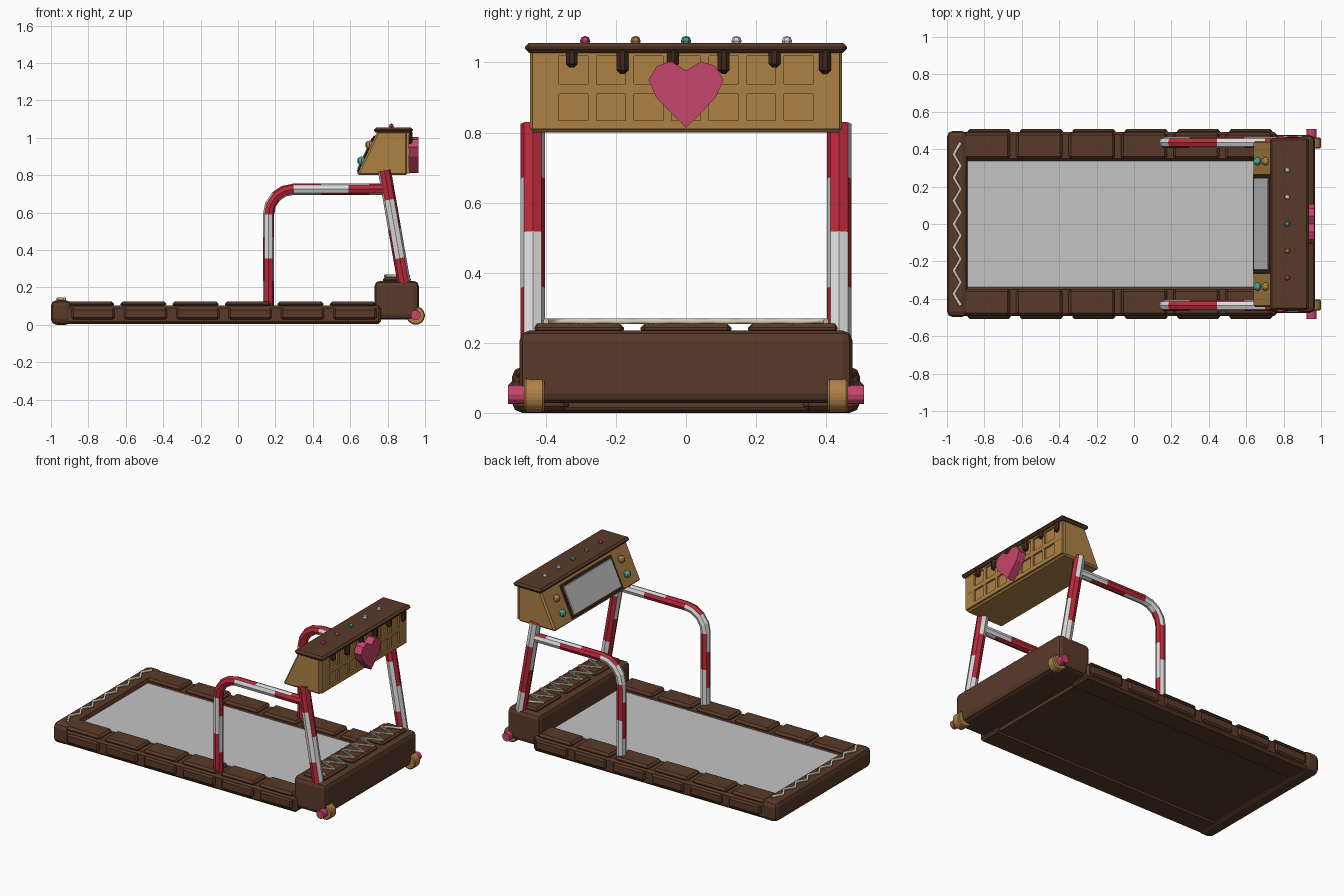
import bpy, bmesh, math
from mathutils import Vector, Matrix

if "Cube" in bpy.data.objects:
    bpy.data.objects.remove(bpy.data.objects["Cube"])

def mat(name, c):
    m = bpy.data.materials.new(name)
    m.diffuse_color = (*c, 1)
    m.use_nodes = True
    m.node_tree.nodes["Principled BSDF"].inputs["Base Color"].default_value = m.diffuse_color
    return m

CHOC = mat("chocolate", (0.10, 0.042, 0.022))
DARK = mat("dark chocolate", (0.05, 0.021, 0.012))
BISC = mat("biscuit", (0.42, 0.22, 0.06))
RED = mat("candy red", (0.50, 0.022, 0.042))
WHITE = mat("candy white", (0.72, 0.72, 0.72))
PINK = mat("pink", (0.56, 0.06, 0.15))
TEAL = mat("teal", (0.07, 0.38, 0.28))
CREAM = mat("cream icing", (0.66, 0.60, 0.47))
GREY = mat("belt grey", (0.55, 0.55, 0.55))

def finish(name, bm, mats):
    bmesh.ops.recalc_face_normals(bm, faces=bm.faces[:])
    me = bpy.data.meshes.new(name)
    bm.to_mesh(me)
    bm.free()
    for m in mats:
        me.materials.append(m)
    ob = bpy.data.objects.new(name, me)
    bpy.context.collection.objects.link(ob)
    return ob

def bevel(bm, w, seg=1):
    if w:
        bmesh.ops.bevel(bm, geom=bm.edges[:], offset=w, segments=seg,
                        affect='EDGES', profile=0.5, clamp_overlap=True)

def box(name, x, y, z, m, bev=0, seg=1, rot=0):
    """Box from (min, max) ranges, turned about y around its centre."""
    bm = bmesh.new()
    bmesh.ops.create_cube(bm, size=1)
    for v in bm.verts:
        v.co = Vector((v.co.x * (x[1] - x[0]), v.co.y * (y[1] - y[0]), v.co.z * (z[1] - z[0])))
    bevel(bm, bev, seg)
    bm.transform(Matrix.Translation((sum(x) / 2, sum(y) / 2, sum(z) / 2)) @ Matrix.Rotation(rot, 4, 'Y'))
    return finish(name, bm, [m])

def prism(name, pts, axis, a, b, m, bev=0):
    """Extrude an outline along x (pts are y,z) or y (pts are x,z)."""
    bm = bmesh.new()
    put = (lambda p, t: (t, p[0], p[1])) if axis == 'x' else (lambda p, t: (p[0], t, p[1]))
    f = bm.faces.new([bm.verts.new(put(p, a)) for p in pts])
    g = bmesh.ops.extrude_face_region(bm, geom=[f])
    off = Vector(put((0, 0), b - a))
    bmesh.ops.translate(bm, vec=off, verts=[e for e in g['geom'] if isinstance(e, bmesh.types.BMVert)])
    bevel(bm, bev)
    return finish(name, bm, [m])

def ball(name, loc, r, m, u=8, v=6):
    bm = bmesh.new()
    bmesh.ops.create_uvsphere(bm, u_segments=u, v_segments=v, radius=r)
    bm.transform(Matrix.Translation(loc))
    return finish(name, bm, [m])

def disc(name, loc, r, depth, m, seg=16, bev=0):
    bm = bmesh.new()
    bmesh.ops.create_cone(bm, cap_ends=True, segments=seg, radius1=r, radius2=r, depth=depth)
    bevel(bm, bev)
    bm.transform(Matrix.Translation(loc) @ Matrix.Rotation(math.pi / 2, 4, 'X'))
    return finish(name, bm, [m])

def candy_tube(name, path, steps, y, r, shift):
    """Eight-sided tube in an x-z plane with spiral stripes."""
    bm = bmesh.new()
    rings = []
    n = len(path)
    for i, (px, pz) in enumerate(path):
        a, b = path[max(i - 1, 0)], path[min(i + 1, n - 1)]
        t = Vector((b[0] - a[0], 0, b[1] - a[1])).normalized()
        v, u = Vector((-t.z, 0, t.x)), Vector((0, -1, 0))
        rings.append([bm.verts.new(Vector((px, y, pz)) + r * (math.cos(k * math.pi / 4) * v
                      + math.sin(k * math.pi / 4) * u)) for k in range(8)])
    for i in range(n - 1):
        for j in range(8):
            k = (j + 1) % 8
            f = bm.faces.new((rings[i][j], rings[i][k], rings[i + 1][k], rings[i + 1][j]))
            q = ((j + 1) // 2) % 4
            f.material_index = ((steps[i] + q + shift) // 2) % 2
    bm.faces.new(rings[0])
    bm.faces.new(rings[-1])
    return finish(name, bm, [RED, WHITE])

def icing(name, x0, amp, ymax, z, count, r):
    """Zigzag bead of icing running across the width."""
    cu = bpy.data.curves.new(name, 'CURVE')
    cu.dimensions = '3D'
    cu.bevel_depth, cu.bevel_resolution, cu.use_fill_caps = r, 1, True
    s = cu.splines.new('POLY')
    s.points.add(count)
    for i, p in enumerate(s.points):
        p.co = (x0 + amp * (-1) ** i, -ymax + 2 * ymax * i / count, z, 1)
    cu.materials.append(CREAM)
    ob = bpy.data.objects.new(name, cu)
    bpy.context.collection.objects.link(ob)
    bpy.ops.object.select_all(action='DESELECT')
    ob.select_set(True)
    bpy.context.view_layer.objects.active = ob
    bpy.ops.object.convert(target='MESH')

# Deck, belt and rear cap
box("deck_underside", (-0.92, 0.74), (-0.40, 0.40), (0.015, 0.085), CHOC)
box("running_belt", (-0.90, 0.74), (-0.337, 0.337), (0.08, 0.10), GREY)
box("rear_cap", (-1.0, -0.89), (-0.497, 0.497), (0.0, 0.132), CHOC, 0.03, 2)
icing("rear_icing", -0.945, 0.018, 0.435, 0.138, 14, 0.009)

# Motor hood with tiles and icing
box("motor_hood", (0.73, 0.967), (-0.475, 0.475), (0.028, 0.235), CHOC, 0.028, 2)
for i in range(3):
    c = (i - 1) * 0.307
    box("hood_tile", (0.775, 0.925), (c - 0.13, c + 0.13), (0.225, 0.255), CHOC, 0.012)
icing("hood_icing", 0.85, 0.062, 0.40, 0.261, 16, 0.009)

for s in (-1, 1):
    def yr(a, b):
        return tuple(sorted((s * a, s * b)))
    # Side rails with chocolate tiles
    box("side_rail", (-0.93, 0.765), yr(0.335, 0.492), (0.005, 0.103), CHOC, 0.014)
    for i in range(6):
        x = -0.91 + i * 0.28
        box("rail_top_tile", (x, x + 0.247), yr(0.348, 0.488), (0.095, 0.125), CHOC, 0.013)
        box("rail_side_tile", (x + 0.02, x + 0.25), yr(0.48, 0.507), (0.028, 0.09), CHOC, 0.01)
    # Wheels
    disc("wheel", (0.95, s * 0.433, 0.05), 0.05, 0.058, BISC, 16, 0.006)
    disc("wheel_hub", (0.95, s * 0.47, 0.052), 0.027, 0.075, PINK, 12)
    # Candy post, from the top down
    top, bot = Vector((0.783, 0.825)), Vector((0.892, 0.20))
    post = [tuple(top.lerp(bot, k / 4)) for k in range(5)]
    candy_tube("candy_post", post, range(4), s * 0.437, 0.035, 0)
    # Candy handrail, from the deck up and forward
    path = [(0.163, 0.10), (0.163, 0.235), (0.163, 0.355), (0.163, 0.47)]
    for k in range(5):
        a = k * math.pi / 8
        path.append((0.298 - 0.135 * math.cos(a), 0.59 + 0.135 * math.sin(a)))
    path += [(0.445, 0.725), (0.59, 0.725), (0.70, 0.725), (0.80, 0.725)]
    candy_tube("candy_handrail", path, [0, 1, 2, 3, 4, 4, 5, 5, 6, 7, 8, 9], s * 0.436, 0.03, -1)
    # Console buttons
    ball("upper_button", (0.703, s * 0.335, 0.962), 0.023, BISC)
    ball("lower_button", (0.660, s * 0.335, 0.877), 0.023, TEAL)

# Console body and lid
prism("console_body", [(0.635, 0.80), (0.905, 0.80), (0.905, 1.035), (0.745, 1.035)],
      'y', -0.445, 0.445, BISC, 0.01)
box("console_lid", (0.727, 0.935), (-0.46, 0.46), (1.027, 1.056), CHOC, 0.012)

# Waffle ribs on the far side of the console
for z0, z1 in ((0.81, 0.835), (0.91, 0.938), (1.018, 1.03)):
    box("waffle_row", (0.895, 0.916), (-0.438, 0.438), (z0, z1), BISC)
for i in range(8):
    c = (i - 3.5) * 0.107
    lo, hi = c - 0.012, c + 0.012
    if i == 0:
        lo = -0.438
    if i == 7:
        hi = 0.438
    box("waffle_column", (0.895, 0.9155), (lo, hi), (0.81, 1.03), BISC)

# Chocolate drips under the lid
for i in range(6):
    c, low = -0.326 + i * 0.1445, 0.985 - 0.018 * (i % 2)
    box("chocolate_drip", (0.90, 0.934), (c - 0.017, c + 0.017), (low, 1.04), DARK, 0.011)

# Heart
half = [(0.043, 1.003), (0.083, 0.99), (0.107, 0.95), (0.085, 0.90)]
heart = [(0, 0.977)] + half + [(0, 0.813)] + [(-y, z) for y, z in reversed(half)]
prism("heart", heart, 'x', 0.914, 0.966, PINK)

# Screen on the sloping face
tilt = math.atan2(0.11, 0.235)
def on_slope(z, lift):
    return 0.635 + (z - 0.80) * 0.11 / 0.235 - lift * math.cos(tilt), z + lift * math.sin(tilt)
for name, lift, hy, hz, m in (("screen_frame", 0.003, 0.265, 0.108, DARK), ("screen", 0.008, 0.245, 0.092, GREY)):
    x, z = on_slope(0.912, lift)
    box(name, (x - 0.005, x + 0.005), (-hy, hy), (z - hz, z + hz), m, 0.003, 1, tilt)

# Sugar gems on the lid
for i, m in enumerate((PINK, BISC, TEAL, WHITE, WHITE)):
    ball("sugar_gem", (0.82, (i - 2) * 0.144, 1.061), 0.015, m, 6, 4)
